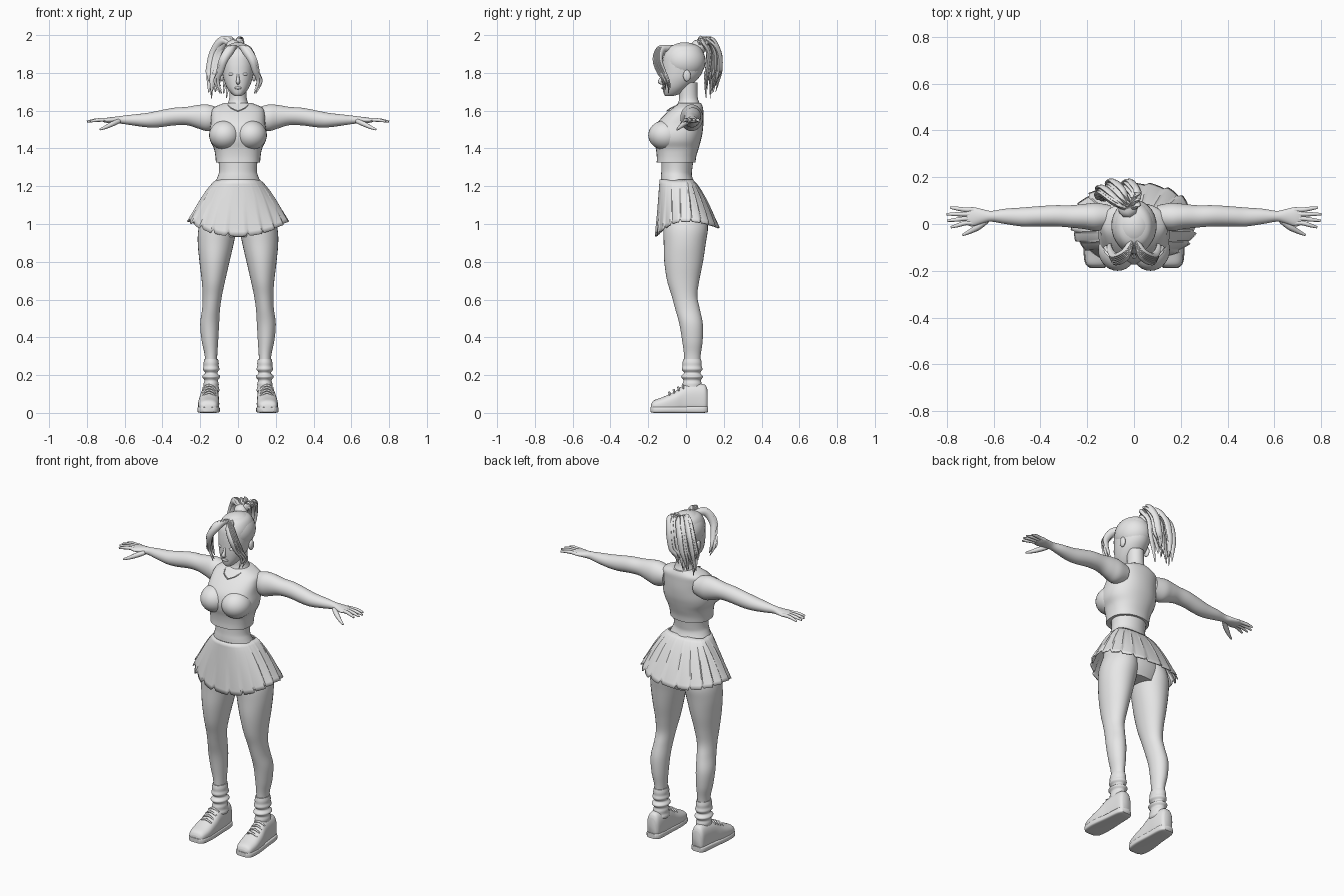
import bpy, bmesh, math, random
from mathutils import Vector

random.seed(4)
old = bpy.data.objects.get("Cube")
if old:
    bpy.data.objects.remove(old, do_unlink=True)

GREY = (0.8, 0.8, 0.8, 1)
clay = bpy.data.materials.new("light grey clay")
clay.use_nodes = True
clay.diffuse_color = GREY
clay.node_tree.nodes["Principled BSDF"].inputs["Base Color"].default_value = GREY


def finish(name, bm, mirror=False, angle=50):
    """Turn a bmesh into a shaded object, optionally mirrored across x."""
    bmesh.ops.recalc_face_normals(bm, faces=bm.faces[:])
    mesh = bpy.data.meshes.new(name)
    bm.to_mesh(mesh)
    bm.free()
    mesh.materials.append(clay)
    obj = bpy.data.objects.new(name, mesh)
    bpy.context.collection.objects.link(obj)
    bpy.ops.object.select_all(action="DESELECT")
    obj.select_set(True)
    bpy.context.view_layer.objects.active = obj
    bpy.ops.object.shade_smooth_by_angle(angle=math.radians(angle))
    if mirror:
        obj.modifiers.new("mirror", "MIRROR").use_mirror_merge = False
    return obj


def smooth_path(rows, steps):
    """Catmull-Rom interpolation of a list of equal-length tuples."""
    out = []
    last = len(rows) - 1
    for i in range(last):
        quad = [rows[max(i - 1, 0)], rows[i], rows[i + 1], rows[min(i + 2, last)]]
        for k in range(steps):
            t = k / steps
            out.append([b + t / 2 * (c - a + t * (2*a - 5*b + 4*c - d + t * (3*b - a - 3*c + d)))
                        for a, b, c, d in zip(*quad)])
    return out + [list(rows[-1])]


def skin(bm, rings, caps=True):
    """Bridge closed rings of points with quads."""
    loops = [[bm.verts.new(p) for p in ring] for ring in rings]
    n = len(loops[0])
    for low, high in zip(loops, loops[1:]):
        for j in range(n):
            bm.faces.new((low[j], low[(j + 1) % n], high[(j + 1) % n], high[j]))
    if caps:
        bm.faces.new(loops[0])
        bm.faces.new(loops[-1])


def power(value, p):
    return math.copysign(abs(value) ** (2 / p), value)


PLACE = {"x": lambda s, a, b: (s, a, b),
         "y": lambda s, a, b: (a, s, b),
         "z": lambda s, a, b: (a, b, s)}


def loft(name, axis, rows, mirror=False, front=2, back=2, sides=32, steps=5):
    """Sections along an axis; each row is position, low/high extent, low/high extent."""
    rings = []
    for s, a0, a1, b0, b1 in smooth_path(rows, steps):
        ring = []
        for j in range(sides):
            ang = math.tau * j / sides
            c, d = math.cos(ang), math.sin(ang)
            p = front if d < 0 else back
            ring.append(PLACE[axis](s, (a0 + a1) / 2 + (a1 - a0) / 2 * power(c, p),
                                    (b0 + b1) / 2 + (b1 - b0) / 2 * power(d, p)))
        rings.append(ring)
    bm = bmesh.new()
    skin(bm, rings)
    return finish(name, bm, mirror)


def centred(rows):
    """Rows of height, half width, front, back made into loft rows."""
    return [(z, -w, w, f, b) for z, w, f, b in rows]


def tubes(name, paths, mirror=False, flat=1, sides=8):
    """Tapered tubes; each path is a list of x, y, z, radius."""
    bm = bmesh.new()
    for path in paths:
        pts = smooth_path(path, 5)
        rings = []
        for i, p in enumerate(pts):
            tangent = Vector(pts[min(i + 1, len(pts) - 1)][:3]) - Vector(pts[max(i - 1, 0)][:3])
            u = tangent.cross(Vector((0.2, 1, 0.3))).normalized()
            v = tangent.cross(u).normalized() * flat
            rings.append([Vector(p[:3]) + p[3] * (u * math.cos(math.tau * j / sides)
                          + v * math.sin(math.tau * j / sides)) for j in range(sides)])
        skin(bm, rings)
    return finish(name, bm, mirror)


def ball(name, centre, radii, mirror=False):
    bm = bmesh.new()
    bmesh.ops.create_uvsphere(bm, u_segments=28, v_segments=18, radius=1)
    bmesh.ops.scale(bm, vec=radii, verts=bm.verts)
    bmesh.ops.translate(bm, vec=centre, verts=bm.verts)
    return finish(name, bm, mirror)


# Torso, cropped top and neck
loft("hips_and_waist", "z", centred([
    (.93, .15, -.09, .09), (1, .185, -.12, .112), (1.1, .175, -.135, .1), (1.19, .135, -.135, .06),
    (1.25, .108, -.133, .033), (1.29, .1, -.13, .033), (1.38, .108, -.13, .045)]))
loft("cropped_top", "z", centred([
    (1.325, .117, -.155, .05), (1.36, .12, -.155, .055), (1.4, .128, -.16, .067),
    (1.44, .147, -.17, .078), (1.48, .152, -.172, .087), (1.53, .145, -.155, .092),
    (1.58, .142, -.112, .092), (1.615, .13, -.07, .09), (1.64, .075, -.04, .08)]), front=2.5, back=2.2)
ball("bust", (.07, -.11, 1.47), (.083, .09, .078), True)
loft("neck", "z", centred([(1.58, .075, -.06, .08), (1.63, .058, -.045, .075),
                           (1.67, .046, -.036, .062), (1.75, .046, -.04, .06)]))
tubes("necklace", [[(.056, -.03, 1.635, .003), (.038, -.078, 1.615, .003), (0, -.1, 1.598, .003)]], True)

# Pleated skirt
PLEATS, PER = 20, 8
rings = []
for k in range(13):
    t = k / 12
    ring = []
    for j in range(PLEATS * PER):
        ang = math.tau * (j + PER / 2) / (PLEATS * PER) - math.pi / 2
        c, s = math.cos(ang), math.sin(ang)
        fold = 1 + .09 * max(0, t - .3) ** 1.3 * ((j % PER) / (PER - 1) - .5)
        width = .116 + .149 * t ** .8
        drop = .22 + (.08 if s < 0 else .035) * s * s
        y = (.14 + .022 * t) * power(s, 2.5) if s < 0 else (.035 + .14 * t ** .75) * s
        if s < 0:
            y *= 1 - .12 * t * c * c
        if j % PER == 0:
            drop -= .018
        ring.append((width * power(c, 2.3) * fold, y * fold, 1.235 - t * drop))
    rings.append(ring)
bm = bmesh.new()
skin(bm, rings, caps=False)
skirt = finish("pleated_skirt", bm, angle=35)
skirt.modifiers.new("cloth", "SOLIDIFY").thickness = .007

# Legs, socks and shoes
loft("leg", "z", [
    (.1, .115, .17, 0, .07), (.2, .112, .173, -.008, .073), (.3, .11, .176, -.01, .077),
    (.38, .105, .192, -.02, .088), (.47, .1, .2, -.035, .089), (.55, .095, .19, -.057, .073),
    (.62, .085, .187, -.076, .06), (.7, .068, .192, -.1, .07), (.8, .045, .204, -.115, .09),
    (.9, .022, .213, -.118, .105), (.98, .008, .208, -.12, .116), (1.06, .01, .18, -.11, .105)], True)
wrinkles = []
for i in range(11):
    puff = (.008 if i % 2 else 0) + .004 * (i % 3)
    wrinkles.append((.1 + .0185 * i, .11 - puff, .174 + puff, -.01 - puff, .075 + puff))
loft("slouch_sock", "z", wrinkles, True, steps=4)
loft("shoe", "y", [
    (-.185, .13, .185, .018, .045), (-.17, .111, .204, .006, .066), (-.12, .1, .211, .005, .085),
    (-.06, .1, .207, .005, .113), (-.01, .102, .198, .005, .146), (.05, .103, .192, .005, .156),
    (.098, .11, .187, .007, .15), (.113, .122, .176, .02, .125)], True, front=3.5, back=2.4)
loft("shoe_sole", "y", [
    (-.187, .125, .19, .004, .03), (-.165, .105, .21, 0, .034), (-.1, .096, .215, 0, .034),
    (0, .1, .203, 0, .034), (.09, .104, .194, 0, .036), (.116, .122, .178, .004, .034)], True,
     front=5, back=5)
laces = []
for i in range(4):
    y, z = -.085 + .024 * i, .107 + .013 * i
    laces.append([(.118, y, z - .016, .004), (.153, y - .004, z + .001, .006), (.188, y, z - .016, .004)])
tubes("shoe_laces", laces, True)

# Arms and hands
loft("arm", "x", [
    (.1, -.015, .08, 1.51, 1.615), (.16, -.03, .09, 1.492, 1.632), (.21, -.022, .086, 1.505, 1.63),
    (.27, -.015, .08, 1.523, 1.62), (.34, -.01, .08, 1.522, 1.615), (.42, -.01, .075, 1.512, 1.6),
    (.48, -.01, .07, 1.512, 1.588), (.55, 0, .065, 1.521, 1.58), (.61, .01, .056, 1.53, 1.573),
    (.65, .002, .064, 1.533, 1.568), (.69, -.01, .072, 1.535, 1.563), (.715, -.004, .066, 1.54, 1.558)], True)
fingers = []
for i, reach in enumerate((.782, .797, .8, .785)):
    y = .004 + .019 * i
    tip = -.014 + .028 * i
    fingers.append([(.685, y, 1.55, .01), (.72, y, 1.551, .01),
                    ((.72 + reach) / 2, (y + tip) / 2, 1.549, .009), (reach, tip, 1.542, .005)])
fingers.append([(.63, .015, 1.545, .013), (.665, -.012, 1.53, .014),
                (.7, -.032, 1.513, .01), (.732, -.047, 1.5, .005)])
tubes("fingers", fingers, True)

# Head and face
loft("head", "z", centred([
    (1.677, .016, -.108, -.07), (1.69, .034, -.118, -.03), (1.72, .057, -.124, .01),
    (1.76, .074, -.127, .055), (1.8, .083, -.127, .085), (1.85, .088, -.125, .098),
    (1.9, .086, -.115, .095), (1.94, .065, -.085, .07), (1.957, .02, -.03, .02)]), front=2.2)
tubes("nose", [[(0, -.121, 1.8, .005), (0, -.132, 1.77, .008), (0, -.138, 1.753, .011), (0, -.122, 1.742, .006)]])
ball("lips", (0, -.122, 1.72), (.02, .009, .007))
ball("eye", (.034, -.112, 1.793), (.017, .012, .009), True)
ball("ear", (.085, .005, 1.785), (.012, .02, .03), True)

# Hair: cap, fringe, hair tie and ponytail
ball("hair_cap", (0, -.008, 1.862), (.097, .112, .1))
fringe = []
for i in range(5):
    g = i / 4
    fringe.append([(.01, -.085 + .02 * g, 1.935, .012), (.03 + .015 * g, -.14 + .02 * g, 1.925, .02),
                   (.07 + .012 * g, -.165 + .03 * g, 1.87, .019),
                   (.088 + .012 * g, -.15 + .035 * g, 1.81, .014),
                   (.106 + .015 * (i % 2), -.12 + .03 * g, 1.755, .009),
                   (.086 + .01 * g, -.115 + .03 * g, 1.69 + .02 * (i % 3), .002)])
tubes("fringe_locks", fringe, True, flat=.6)
tubes("hair_tie", [[(-.02, .045, 1.915, .035), (-.025, .065, 1.935, .042), (-.03, .085, 1.95, .034)]])
pony = []
for i in range(26):
    spread = random.uniform(-1, 1)
    depth = random.uniform(-1, 1)
    end = random.uniform(1.66, 1.78)
    pony.append([(-.025, .06, 1.935, .014),
                 (-.03 + .055 * spread, .105 + .03 * depth, 1.974 + random.uniform(-.015, .01), .016),
                 (-.065 + .07 * spread, .145 + .035 * depth, 1.91, .018),
                 (-.085 + .072 * spread, .145 + .042 * depth, 1.82, .016),
                 (-.1 + .06 * spread, .135 + .04 * depth, (1.82 + end) / 2, .011),
                 (-.105 + .055 * spread, .13 + .03 * depth, end, .002)])
tubes("ponytail_locks", pony, flat=.6)
